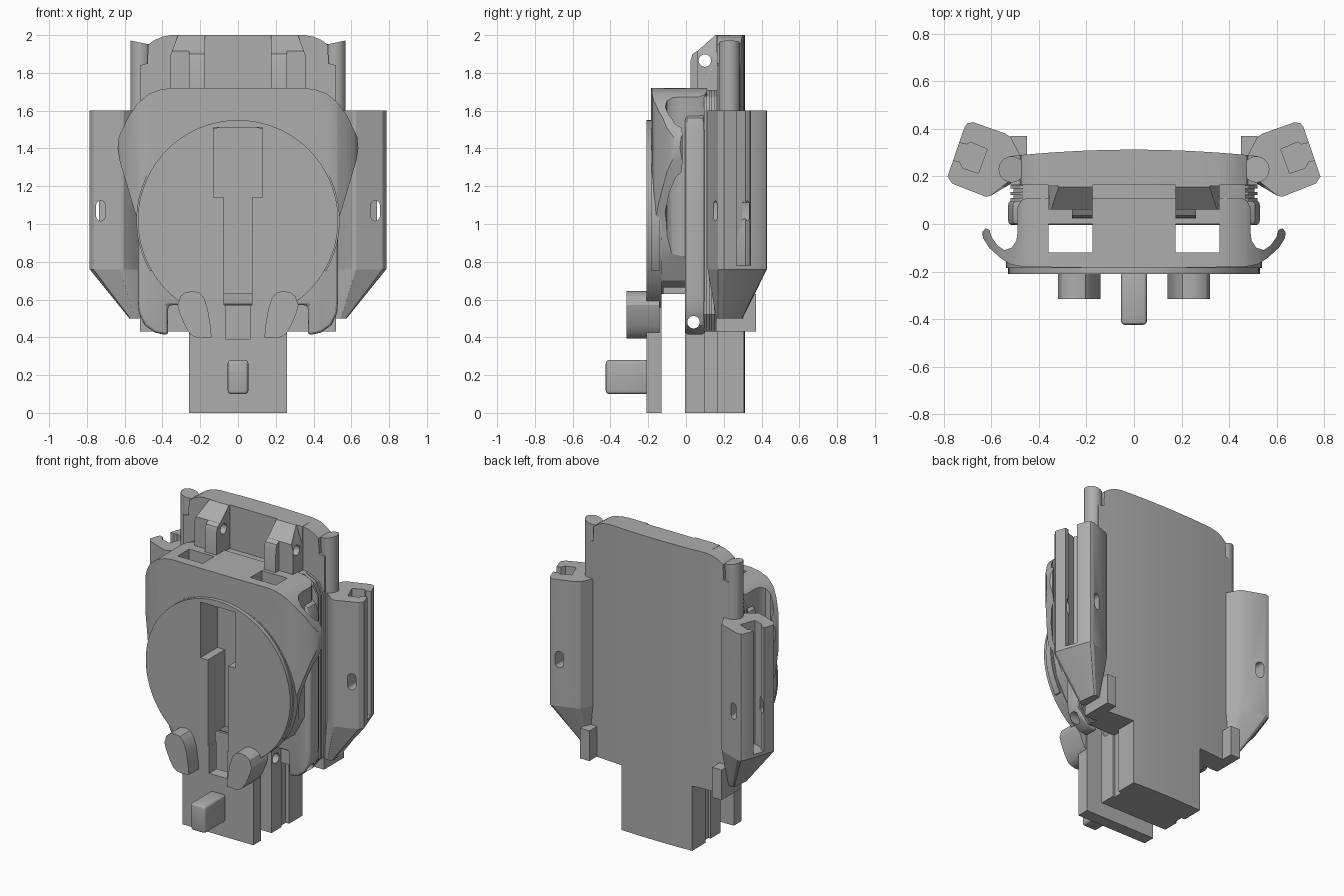
import bpy, bmesh, math
from mathutils import Vector

if "Cube" in bpy.data.objects:
    bpy.data.objects.remove(bpy.data.objects["Cube"])

grey = bpy.data.materials.new("plain grey")
grey.diffuse_color = (0.42, 0.42, 0.42, 1)
grey.use_nodes = True
grey.node_tree.nodes["Principled BSDF"].inputs["Base Color"].default_value = grey.diffuse_color


def place(axis, a, b, t):
    return {'x': (t, a, b), 'y': (a, t, b), 'z': (a, b, t)}[axis]


def prism(name, pts, axis, lo, hi, end=None):
    """Extrude a closed outline along an axis; 'end' reshapes the low end."""
    bm = bmesh.new()
    low = [bm.verts.new(place(axis, *p, lo)) for p in (end or pts)]
    top = [bm.verts.new(place(axis, *p, hi)) for p in pts]
    n = len(pts)
    bm.faces.new(low)
    bm.faces.new(top)
    for i in range(n):
        j = (i + 1) % n
        bm.faces.new((low[i], low[j], top[j], top[i]))
    bmesh.ops.recalc_face_normals(bm, faces=bm.faces)
    me = bpy.data.meshes.new(name)
    bm.to_mesh(me)
    bm.free()
    me.materials.append(grey)
    ob = bpy.data.objects.new(name, me)
    bpy.context.collection.objects.link(ob)
    return ob


def box(name, x0, x1, y0, y1, z0, z1):
    return prism(name, [(x0, y0), (x1, y0), (x1, y1), (x0, y1)], 'z', z0, z1)


def circle(cx, cy, r, n=32):
    return [(cx + r * math.cos(2 * math.pi * i / n), cy + r * math.sin(2 * math.pi * i / n)) for i in range(n)]


def capsule(cx, cz, r, h, n=6):
    return [(cx + r * math.cos(a), cz + (h if i <= n else -h) + r * math.sin(a))
            for i, a in enumerate([math.pi * k / n for k in range(n + 1)] + [math.pi * (1 + k / n) for k in range(n + 1)])]


def sym(half):
    return half + [(-a, b) for a, b in reversed(half)]


def activate(ob):
    bpy.ops.object.select_all(action='DESELECT')
    ob.select_set(True)
    bpy.context.view_layer.objects.active = ob


def boolean(ob, tool, op='DIFFERENCE'):
    activate(ob)
    m = ob.modifiers.new("cut", 'BOOLEAN')
    m.operation, m.solver, m.object = op, 'EXACT', tool
    bpy.ops.object.modifier_apply(modifier=m.name)
    bpy.data.objects.remove(tool)


def bevel(ob, w, seg=3):
    activate(ob)
    m = ob.modifiers.new("round", 'BEVEL')
    m.width, m.segments, m.limit_method, m.angle_limit = w, seg, 'ANGLE', math.radians(40)
    bpy.ops.object.modifier_apply(modifier=m.name)


def cut_slot(ob):
    # stepped key slot running down the front
    for w, z0, z1 in ((0.13, 1.14, 1.51), (0.075, 0.57, 1.15), (0.065, 0.39, 0.58)):
        boolean(ob, box("slot_cutter", -w, w, -0.5, -0.03, z0, z1))


# front disc with thin rim, front tongue and peg
disc = prism("front_disc", circle(0, 1.02, 0.53, 96), 'y', -0.21, -0.13)
boolean(disc, box("tongue", -0.26, 0.26, -0.21, -0.13, 0, 0.7), 'UNION')
cut_slot(disc)
rim = prism("disc_rim", circle(0, 1.02, 0.538, 96), 'y', -0.185, -0.14)
boolean(rim, prism("rim_cutter", circle(0, 1.02, 0.50, 96), 'y', -0.3, 0))
boolean(rim, box("rim_cutter", -0.6, 0.6, -0.5, 0.5, 0.3, 0.75))
peg = box("front_peg", -0.055, 0.055, -0.425, -0.2, 0.1, 0.28)
bevel(peg, 0.018)

# pair of curved knobs
for s, side in ((1, "right"), (-1, "left")):
    bean = [(0.14, 0.4), (0.145, 0.46), (0.16, 0.55), (0.18, 0.61), (0.205, 0.637), (0.24, 0.645), (0.28, 0.637),
            (0.305, 0.617), (0.32, 0.57), (0.31, 0.53), (0.28, 0.46), (0.255, 0.418), (0.23, 0.402), (0.2, 0.395)]
    prism(side + "_knob", [(s * x, z) for x, z in bean], 'y', -0.315, -0.14)

# housing: plan profile with side hooks, trimmed by the front outline
plan = sym([(0.175, -0.185), (0.47, -0.18), (0.52, -0.17), (0.56, -0.145), (0.61, -0.1), (0.635, -0.06), (0.64, -0.035),
            (0.625, -0.018), (0.608, -0.025), (0.6, -0.055), (0.575, -0.09), (0.545, -0.11), (0.515, -0.1),
            (0.495, -0.07), (0.49, -0.03), (0.49, 0.07), (0.475, 0.1), (0.45, 0.11)])
outline = sym([(0.3, 0.63), (0.42, 0.7), (0.5, 0.85), (0.53, 1.02), (0.545, 1.06), (0.628, 1.34), (0.637, 1.4),
               (0.632, 1.46), (0.58, 1.57), (0.53, 1.64), (0.47, 1.69), (0.41, 1.712), (0.35, 1.72)])
body = prism("housing", plan, 'z', 0.5, 1.8)
boolean(body, prism("trim", outline, 'y', -0.4, 0.4), 'INTERSECT')
for s in (1, -1):
    x0, x1 = sorted((s * 0.175, s * 0.36))
    boolean(body, box("window_cutter", x0, x1, -0.12, 0, 0.3, 2))
cut_slot(body)

# rounded mid plate with two feet and a cross pin hole
mid = prism("mid_plate", sym([(0.37, 0.57), (0.37, 0.41), (0.44, 0.425), (0.495, 0.465), (0.525, 0.53), (0.53, 0.6),
                              (0.53, 1.5), (0.51, 1.56), (0.47, 1.585)]), 'y', -0.005, 0.1)
bevel(mid, 0.02)
boolean(mid, prism("pin_cutter", circle(0.04, 0.48, 0.033), 'x', -1, 1))

# stack of thin ribs
for i in range(6):
    w = 0.52 - 0.012 * (i % 2)
    y = 0.095 + 0.0135 * i
    prism("rib_%d" % (i + 1), sym([(0.25, 0.43), (w - 0.08, 0.43), (w, 0.52), (w, 1.6), (w - 0.04, 1.67), (w - 0.12, 1.71)]),
          'y', y, y + 0.0135)

# curved back shell with its lower tongue
arc = [(x * 0.053, 0.313 - 0.1 * (x * 0.053) ** 2) for x in range(10, -11, -1)]
back = prism("back_shell", [(-0.53, 0.165), (0.53, 0.165)] + arc, 'z', -0.1, 2.1)
boolean(back, prism("trim", sym([(0.26, 0), (0.26, 0.43), (0.52, 0.43), (0.52, 1.84), (0.48, 1.85), (0.475, 1.95),
                                 (0.44, 1.975), (0.4, 1.992), (0.35, 2.0)]), 'y', -0.4, 0.6), 'INTERSECT')
foot = prism("rear_tongue", sym([(0.25, -0.005), (0.25, 0.1), (0.235, 0.1), (0.235, 0.17)]), 'z', 0, 0.57)
boolean(foot, prism("pin_cutter", circle(0.04, 0.48, 0.033), 'x', -1, 1))

for s, side in ((1, "right"), (-1, "left")):
    def sx(pts):
        return [(s * x, y) for x, y in pts]

    # hinge lug with pin hole and sloped roof
    lug = prism(side + "_hinge_lug", [(0.06, 1.66), (0.06, 1.915), (0.155, 2.0), (0.235, 2.0), (0.235, 1.66)], 'x',
                *sorted((s * 0.175, s * 0.36)))
    boolean(lug, prism("roof_cutter", sx([(0.28, 2.1), (0.5, 2.1), (0.5, 1.8), (0.37, 1.86)]), 'y', 0, 0.16))
    ear = prism(side + "_hinge_ear", [(0.022, 1.68), (0.025, 1.87), (0.035, 1.9), (0.058, 1.915), (0.15, 1.915),
                                      (0.15, 1.68)], 'x', *sorted((s * 0.175, s * 0.26)))
    for o in (lug, ear):
        boolean(o, prism("pin_cutter", circle(0.1, 1.865, 0.033), 'x', -1, 1))

    # guide rod with slanted top
    rod = prism(side + "_guide_rod", circle(s * 0.515, 0.23, 0.055), 'z', 0.5, 1.96)
    for v in rod.data.vertices:
        if v.co.z > 1:
            v.co.z += 0.3 * (abs(v.co.x) - 0.515) * 0.7

    # side rail: six-sided column tapering to a small foot
    rail_plan = [(0.52, 0.185), (0.605, 0.118), (0.625, 0.115), (0.765, 0.17), (0.785, 0.2), (0.713, 0.41),
                 (0.7, 0.425), (0.675, 0.428), (0.54, 0.38), (0.518, 0.365), (0.475, 0.28)]
    tip = [(0.5, 0.18), (0.535, 0.162), (0.545, 0.16), (0.57, 0.17), (0.575, 0.19), (0.565, 0.285),
           (0.56, 0.295), (0.55, 0.3), (0.52, 0.295), (0.51, 0.29), (0.49, 0.24)]
    rail = prism(side + "_side_rail", sx(rail_plan), 'z', 0.76, 1.6)
    cone = prism("cone", sx(rail_plan), 'z', 0.5, 0.76, sx(tip))
    boolean(rail, prism("groove_cutter", sx([(0.655, 0.214), (0.72, 0.235), (0.735, 0.262), (0.85, 0.29), (0.82, 0.362),
                                             (0.705, 0.335), (0.69, 0.345), (0.618, 0.315)]), 'z', 0.78, 1.7))
    boolean(rail, prism("hole_cutter", capsule(s * 0.727, 1.07, 0.024, 0.03), 'y', 0, 0.28))
    boolean(rail, prism("hole_cutter", capsule(s * 0.64, 1.07, 0.024, 0.03), 'y', 0.3, 0.6))
    cone.name = side + "_rail_foot"

    # lower corner bracket
    box(side + "_corner_bracket", *sorted((s * 0.45, s * 0.52)), 0.16, 0.37, 0.43, 0.63)

# smooth curved surfaces, keep edges sharp
for ob in list(bpy.context.scene.objects):
    activate(ob)
    bpy.ops.object.shade_smooth_by_angle(angle=math.radians(28))
